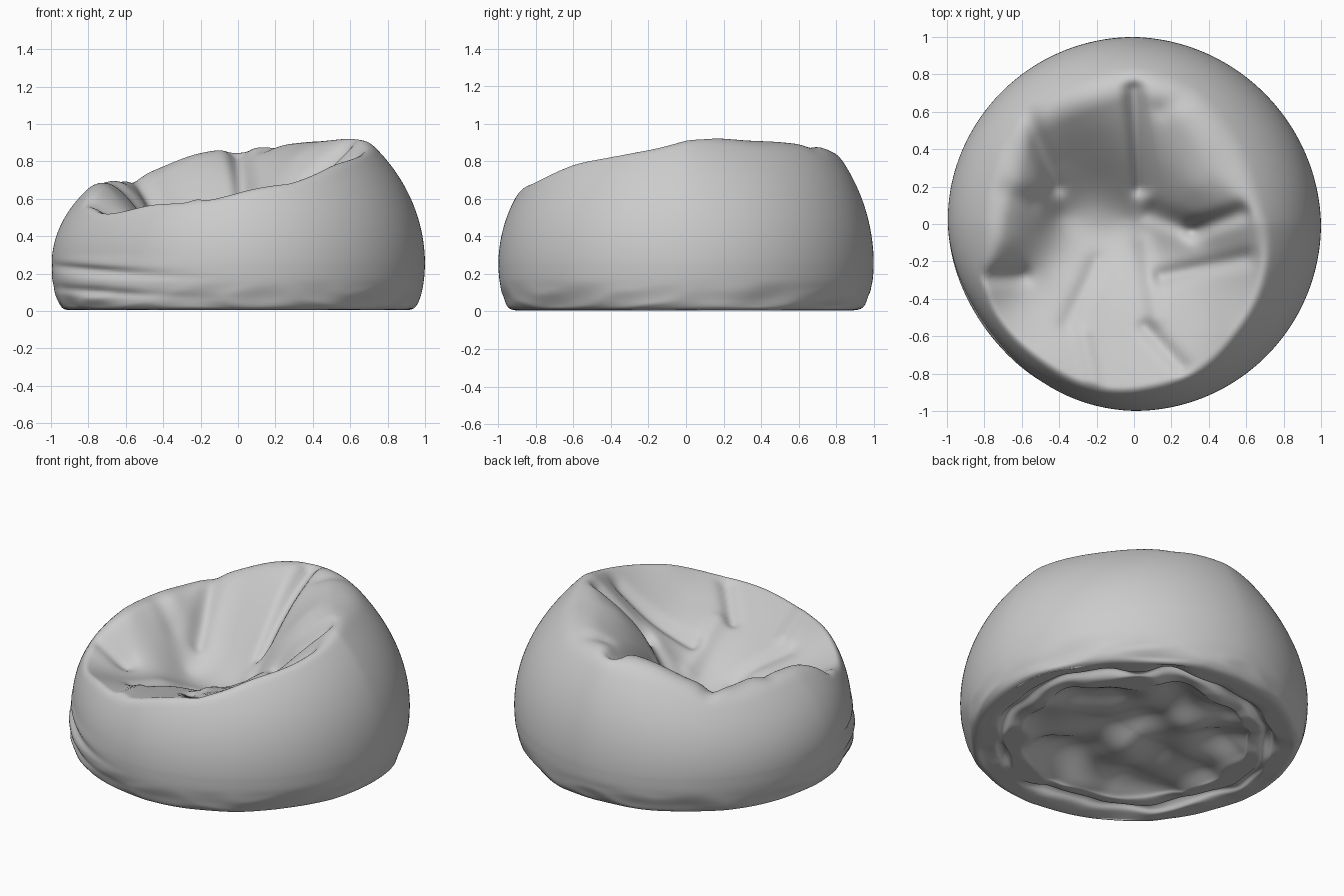
import bpy, bmesh, math
from math import sin, cos, exp, log, pi
from mathutils import Vector, noise

if "Cube" in bpy.data.objects:
    bpy.data.objects.remove(bpy.data.objects["Cube"])

SEG = 200

# Padded top: (x, y, height) samples of rim, arms, backrest and sunken seat
RIM = [(-.82, -.45, .54), (-.5, -.8, .575), (-.2, -.9, .58), (.08, -.88, .65), (.35, -.78, .70),
       (.52, -.58, .78), (.70, -.3, .86), (.64, .08, .94), (.52, .33, .93), (.35, .6, .92),
       (.05, .76, .89), (-.25, .68, .85), (-.5, .62, .78), (-.66, .4, .71), (-.74, .1, .70),
       (-.78, -.14, .67)]
SEAT = [(-.2, .04, .34), (-.4, .04, .35), (-.02, .03, .36), (-.3, -.3, .44), (-.1, -.6, .53),
        (-.5, -.55, .49), (-.62, -.3, .46), (.0, -.3, .45), (.2, -.42, .57), (.15, -.12, .48),
        (.38, -.12, .62), (.58, -.16, .77), (.4, -.5, .67), (.33, .2, .83), (.2, .07, .62),
        (.16, .32, .75), (.25, .5, .87), (-.2, .33, .56), (-.2, .52, .74), (-.4, .33, .55),
        (-.6, .2, .67), (-.52, .0, .51), (-.68, -.1, .64)]
SAMPLES = RIM + SEAT
# Fabric creases and ridges on the top: start, end, depth, width
CREASES = [((-.57, .6), (-.42, .2), .05, .05), ((.0, .72), (.04, .2), .08, .05),
           ((.1, .06), (.32, -.03), .05, .06), ((.32, -.03), (.57, .06), .06, .05),
           ((.15, -.28), (.6, -.18), .04, .045), ((-.82, -.29), (-.6, -.28), .04, .05),
           ((-.36, -.54), (-.2, -.2), .025, .05), ((.06, -.55), (.25, -.76), .035, .04),
           ((-.27, -.6), (-.22, -.84), -.02, .04), ((-.7, .18), (-.55, .12), .025, .06),
           ((.05, -.1), (.12, -.5), -.02, .05), ((.15, .62), (.3, .7), .02, .06)]


def kernel(d2):
    return d2 * log(d2) if d2 > 1e-9 else 0


def solve(a, b):
    n = len(b)
    m = [row + [v] for row, v in zip(a, b)]
    for i in range(n):
        p = max(range(i, n), key=lambda r: abs(m[r][i]))
        m[i], m[p] = m[p], m[i]
        for r in range(n):
            if r != i and m[r][i]:
                f = m[r][i] / m[i][i]
                m[r] = [u - f * v for u, v in zip(m[r], m[i])]
    return [m[i][n] / m[i][i] for i in range(n)]


# Thin-plate spline through the height samples, slightly relaxed
rows = [[kernel((x - u) ** 2 + (y - v) ** 2) + (.01 if (x, y) == (u, v) else 0) for u, v, _ in SAMPLES]
        + [1, x, y] for x, y, _ in SAMPLES]
rows += [[f(s) for s in SAMPLES] + [0, 0, 0] for f in (lambda s: 1, lambda s: s[0], lambda s: s[1])]
COEF = solve(rows, [s[2] for s in SAMPLES] + [0, 0, 0])


def segment_distance(p, a, b):
    a, b = Vector(a), Vector(b)
    t = max(0, min(1, (p - a).dot(b - a) / (b - a).length_squared))
    return (p - a.lerp(b, t)).length


def top_height(x, y):
    z = COEF[-3] + COEF[-2] * x + COEF[-1] * y
    z += sum(c * kernel((x - s[0]) ** 2 + (y - s[1]) ** 2) for c, s in zip(COEF, SAMPLES))
    p = Vector((x, y))
    for a, b, depth, width in CREASES:
        z -= depth * exp(-(segment_distance(p, a, b) / width) ** 2)
    return z


def soft_min(a, b, k):
    h = max(k - abs(a - b), 0) / k
    return min(a, b) - h * h * k / 4


def dome_point(phi, th):
    # Round outer bag, cut off by the padded top; rim is plumper at the back
    c, s = cos(th), sin(th)
    r = cos(phi)
    h = .80 * c * c + .925 * s * s + .12 * c + .075 * s
    h -= max(0, s) * abs(c) * (.23 if c > 0 else .09)
    x, y = r * c, r * s
    z = .25 + h * sin(phi)
    k = .05 + .09 * max(0, min(1, s + .35))
    return side_folds(x, y, soft_min(z, top_height(x, y) + .01, k), th)


def side_folds(x, y, z, th):
    # Flattened front left with sagging folds low down
    d = (th - math.radians(218) + pi) % (2 * pi) - pi
    fade = exp(-(d / .45) ** 2)
    groove = exp(-((z - .215 + .05 * d) / .022) ** 2) + .8 * exp(-((z - .105 + .04 * d) / .02) ** 2)
    flat = .035 * max(0, min(1, (z - .1) / .2)) * (x * x + y * y)
    k = 1 - fade * (.03 * groove + flat) - .012 * max(0, sin(2 * th)) * (x * x + y * y)
    return Vector((x * k, y * k, z))


def lower_point(r, z, th):
    # Gathered lower edge and crumpled, folded underside
    c, s = cos(th), sin(th)
    n = noise.noise(Vector((c * 2.2, s * 2.2, r * 3)))
    fold = abs(noise.noise(Vector((c * 3, s * 3, 7 + z * 9))))
    under = max(0, min(1, (.16 - z) / .12))
    k = r * (1 + (.07 if r < .9 else .02) * n * under)
    if r > .9:
        k -= .03 * fold * under * max(0, min(1, z / .03))
    else:
        z += .09 * noise.noise(Vector((k * c * 3.5, k * s * 3.5, 3))) * min(1, (.93 - r) / .15)
    return side_folds(k * c, k * s, max(z, .006), th)


def smooth_profile(points, steps):
    out = []
    for i in range(len(points) - 1):
        p = [Vector(points[max(0, min(len(points) - 1, i + j))]) for j in (-1, 0, 1, 2)]
        for k in range(steps):
            t = k / steps
            out.append(.5 * (2 * p[1] + (p[2] - p[0]) * t + (2 * p[0] - 5 * p[1] + 4 * p[2] - p[3]) * t * t
                             + (3 * p[1] - p[0] - 3 * p[2] + p[3]) * t ** 3))
    return out


bm = bmesh.new()
rings = []
UNDER = [(.02, .07), (.2, .07), (.4, .065), (.55, .05), (.64, .025), (.67, .006), (.73, .012), (.76, .045),
         (.79, .035), (.82, .006), (.91, .006), (.955, .03), (.98, .09), (.995, .17), (1, .25)]
for r, z in smooth_profile(UNDER, 6):
    rings.append([bm.verts.new(lower_point(r, z, 2 * pi * i / SEG)) for i in range(SEG)])
N = 90
for j in range(N):
    phi = pi / 2 * j / N
    rings.append([bm.verts.new(dome_point(phi, 2 * pi * i / SEG)) for i in range(SEG)])
for lo, hi in zip(rings, rings[1:]):
    for i in range(SEG):
        k = (i + 1) % SEG
        bm.faces.new((lo[i], lo[k], hi[k], hi[i]))
# Close the middle of the seat and of the underside
top = bm.verts.new((0, 0, top_height(0, 0) + .01))
base = bm.verts.new((0, 0, sum(v.co.z for v in rings[0]) / SEG))
for i in range(SEG):
    k = (i + 1) % SEG
    bm.faces.new((rings[-1][i], rings[-1][k], top))
    bm.faces.new((rings[0][k], rings[0][i], base))
bmesh.ops.recalc_face_normals(bm, faces=bm.faces)

mesh = bpy.data.meshes.new("bean_bag_seat")
bm.to_mesh(mesh)
bm.free()
bag = bpy.data.objects.new("bean_bag_seat", mesh)
bpy.context.collection.objects.link(bag)
mesh.shade_smooth()
# Relax the cloth slightly
relax = bag.modifiers.new("relax", 'SMOOTH')
relax.factor = .5
relax.iterations = 3
